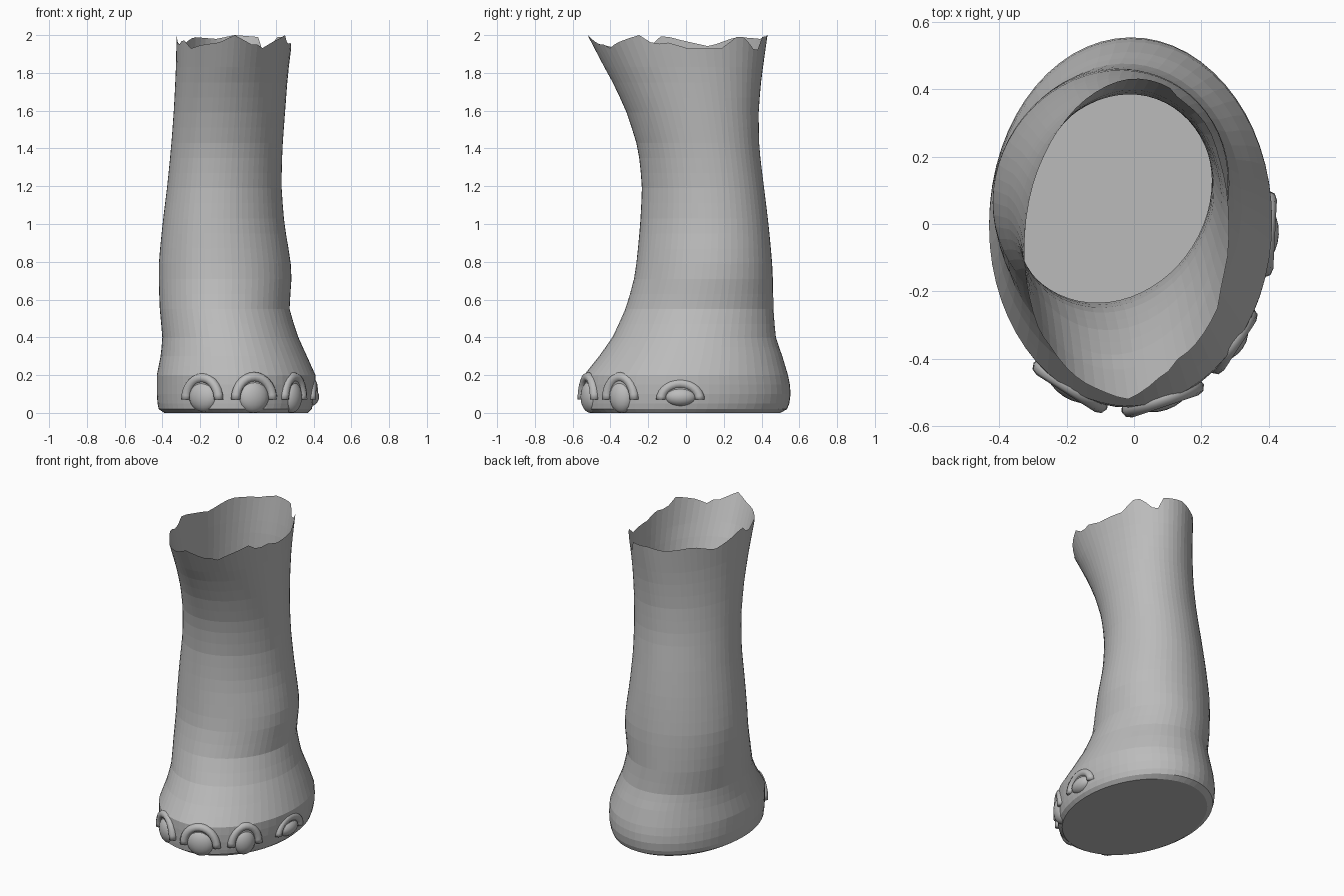
import bpy, bmesh, math
from mathutils import Matrix, Vector

cube = bpy.data.objects.get("Cube")
if cube:
    bpy.data.objects.remove(cube, do_unlink=True)

hide = bpy.data.materials.new("grey hide")
hide.use_nodes = True
GREY = (0.5, 0.5, 0.5, 1)
hide.diffuse_color = GREY
hide.node_tree.nodes["Principled BSDF"].inputs["Base Color"].default_value = GREY

# Leg profile: height, then x right / left and y front / back limits
PROFILE = [
    (0, -.39, .37, -.51, .50), (.02, -.42, .39, -.54, .535),
    (.07, -.43, .405, -.545, .555), (.14, -.43, .41, -.545, .552),
    (.2, -.43, .41, -.54, .54), (.3, -.41, .365, -.46, .51),
    (.4, -.4, .32, -.39, .475), (.55, -.415, .27, -.32, .463),
    (.7, -.42, .285, -.275, .46), (.8, -.42, .28, -.26, .455),
    (1, -.4, .245, -.24, .435), (1.2, -.375, .23, -.23, .41),
    (1.4, -.355, .235, -.25, .385), (1.6, -.34, .25, -.315, .382),
    (1.8, -.33, .265, -.41, .4), (2, -.325, .29, -.52, .43)]

# Torn rim: angle in degrees and height
RIM = [(-90, 2), (-72, 1.95), (-66, 1.95), (-64, 1.92), (-50, 1.96), (-30, 2),
       (-22, 1.95), (-12, 1.96), (0, 1.93), (28, 1.93), (32, 1.99), (46, 1.99),
       (50, 1.93), (62, 1.92), (66, 1.99), (90, 2), (108, 1.98), (135, 1.99),
       (155, 1.94), (172, 1.97), (185, 2), (195, 1.94), (208, 1.98),
       (222, 1.93), (238, 1.95), (255, 1.96), (270, 2)]

def lookup(table, t):
    for a, b in zip(table, table[1:]):
        if t <= b[0]:
            f = (t - a[0]) / (b[0] - a[0])
            return [p + (q - p) * f for p, q in zip(a, b)][1:]
    return table[-1][1:]

def skin_point(angle, z):
    x0, x1, y0, y1 = lookup(PROFILE, z)
    skew = 0.04 * min(1, z)
    c, s = math.cos(angle), math.sin(angle)
    return Vector(((x0 + x1) / 2 + (x1 - x0) / 2 * c,
                   (y0 + y1) / 2 + (y1 - y0) / 2 * s + skew * c, z))

def finish(name, bm, smooth=False):
    bmesh.ops.recalc_face_normals(bm, faces=bm.faces)
    mesh = bpy.data.meshes.new(name)
    bm.to_mesh(mesh)
    bm.free()
    mesh.materials.append(hide)
    for p in mesh.polygons:
        p.use_smooth = smooth
    obj = bpy.data.objects.new(name, mesh)
    bpy.context.collection.objects.link(obj)
    return obj

# Hollow leg shell with a closed sole and torn open rim
SEG = 60
bm = bmesh.new()
levels = [0, .02, .05, .1, .15, .2, .25, .3, .35, .4, .47] + [.55 + .08 * i for i in range(17)]
rings = []
angles = [math.radians(-90 + 360 * i / SEG) for i in range(SEG)]
for z in levels:
    rings.append([bm.verts.new(skin_point(a, z)) for a in angles])
rings.append([bm.verts.new(skin_point(a, lookup(RIM, math.degrees(a))[0])) for a in angles])
for low, high in zip(rings, rings[1:]):
    for i in range(SEG):
        j = (i + 1) % SEG
        bm.faces.new((low[i], low[j], high[j], high[i]))
bm.faces.new(rings[0])
# Relax the bends of the profile without moving the sole or rim
bmesh.ops.smooth_vert(bm, verts=[v for r in rings[8:-1] for v in r], factor=0.4,
                      use_axis_x=True, use_axis_y=True, use_axis_z=False)
finish("leg", bm)

# Toenails with a raised skin fold arching over each
def toe(name, degrees, half_width, height):
    a = math.radians(degrees)
    p = skin_point(a, .08)
    tangent = skin_point(a + .05, .08) - skin_point(a - .05, .08)
    turn = math.atan2(tangent.y, tangent.x)
    place = Matrix.Translation((p.x, p.y, 0)) @ Matrix.Rotation(turn, 4, "Z")

    bm = bmesh.new()
    bmesh.ops.create_uvsphere(bm, u_segments=20, v_segments=12, radius=1)
    shape = Matrix.Translation((0, .025, .085)) @ Matrix.Diagonal((half_width, .05, height, 1))
    bmesh.ops.transform(bm, matrix=place @ shape, verts=bm.verts)
    finish(name + "_nail", bm, True)

    bm = bmesh.new()
    steps, sides = 14, 8
    loops = []
    for i in range(steps + 1):
        t = math.pi * i / steps
        across = Vector((math.cos(t), 0, math.sin(t)))
        centre = Vector((across.x * (half_width + .018), .012,
                         .07 + across.z * (height + .035)))
        loops.append([bm.verts.new(place @ (centre + .026 * (
            across * math.cos(u) + Vector((0, 1, 0)) * math.sin(u))))
            for u in (2 * math.pi * k / sides for k in range(sides))])
    for lo, hi in zip(loops, loops[1:]):
        for k in range(sides):
            m = (k + 1) % sides
            bm.faces.new((lo[k], lo[m], hi[m], hi[k]))
    bm.faces.new(loops[0])
    bm.faces.new(loops[-1])
    finish(name + "_fold", bm, True)

toe("right_toe", -116, .085, .08)
toe("front_toe", -76, .085, .085)
toe("left_toe", -41, .07, .085)
toe("side_toe", -4, .085, .05)
